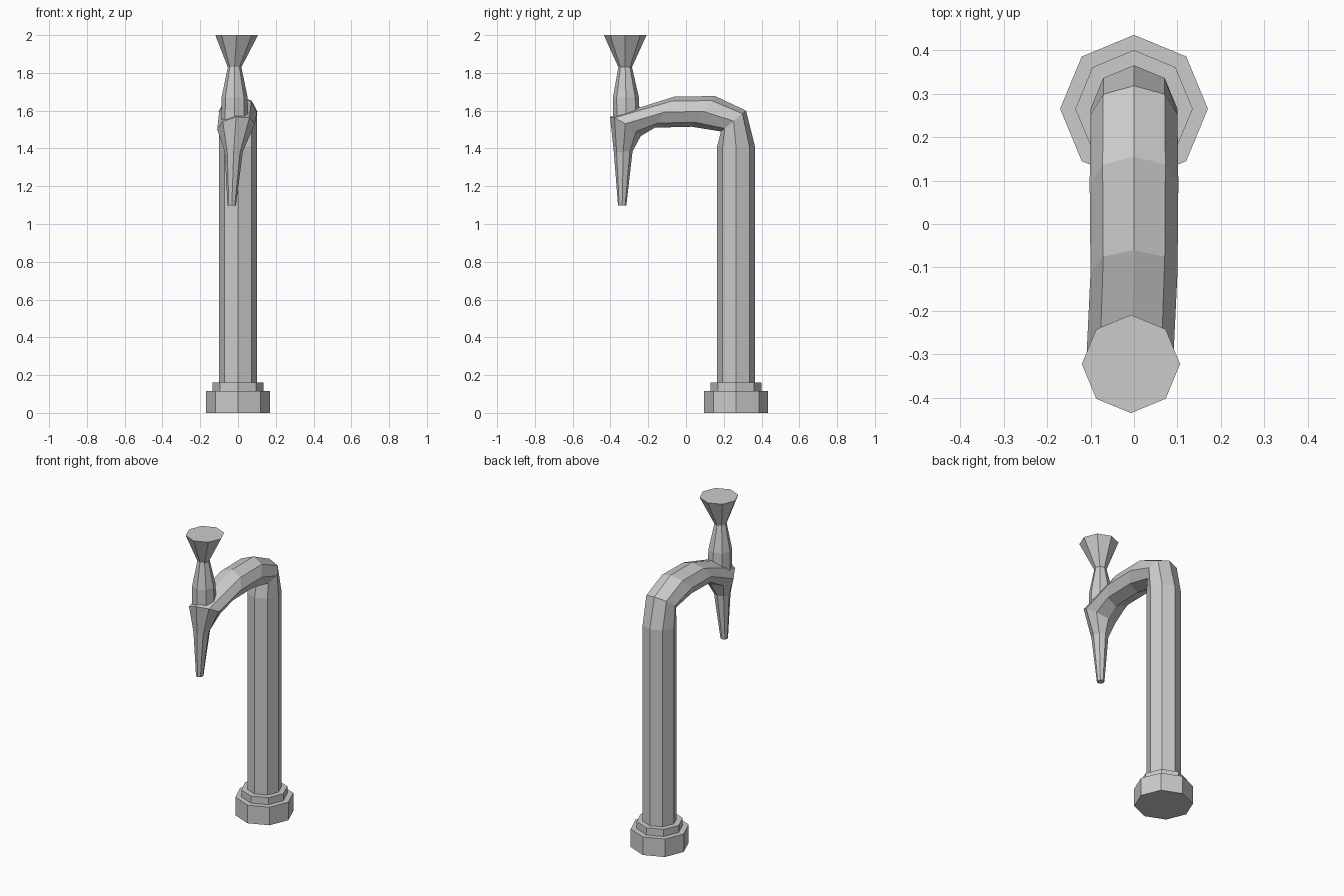
import bpy, bmesh
from math import sin, cos, pi

if "Cube" in bpy.data.objects:
    bpy.data.objects.remove(bpy.data.objects["Cube"])

SIDES = 8


def loft(name, rings):
    """Join a list of eight-point rings into a closed, flat-faced tube."""
    bm = bmesh.new()
    loops = [[bm.verts.new(p) for p in ring] for ring in rings]
    for a, b in zip(loops, loops[1:]):
        for i in range(SIDES):
            j = (i + 1) % SIDES
            bm.faces.new((a[i], a[j], b[j], b[i]))
    bm.faces.new(loops[0])
    bm.faces.new(loops[-1])
    bmesh.ops.recalc_face_normals(bm, faces=bm.faces)
    mesh = bpy.data.meshes.new(name)
    bm.to_mesh(mesh)
    bm.free()
    obj = bpy.data.objects.new(name, mesh)
    bpy.context.collection.objects.link(obj)
    return obj


def tilted_ring(outer, inner, half_width, x=0.0, roll=0.0):
    """Octagon spanning outer and inner (y, z) points of the pipe's side profile."""
    cy, cz = (outer[0] + inner[0]) / 2, (outer[1] + inner[1]) / 2
    dy, dz = outer[0] - cy, outer[1] - cz
    pts = []
    for i in range(SIDES):
        a = 2 * pi * i / SIDES
        s, c = sin(a), cos(a)
        pts.append((x + half_width * s, cy + dy * c, cz + dz * c + roll * s))
    return pts


def flat_ring(x, y, z, r):
    return tilted_ring((y + r, z), (y - r, z), r, x)


# Stepped octagonal base collar
loft("base_collar", [flat_ring(0, 0.265, z, r) for z, r in
                     ((0, 0.17), (0.115, 0.17), (0.115, 0.135), (0.16, 0.135))])

# Upright pipe, curved neck and tapered nozzle
loft("pipe_and_spout", [
    flat_ring(0, 0.265, 0.14, 0.1),
    flat_ring(0, 0.265, 1.41, 0.1),
    tilted_ring((0.318, 1.60), (0.185, 1.49), 0.1),
    tilted_ring((0.155, 1.677), (0.03, 1.515), 0.102),
    tilted_ring((-0.06, 1.675), (-0.165, 1.51), 0.1),
    tilted_ring((-0.402, 1.567), (-0.24, 1.465), 0.1, -0.01, 0.015),
    tilted_ring((-0.382, 1.38), (-0.283, 1.385), 0.048, -0.023),
    tilted_ring((-0.36, 1.097), (-0.316, 1.097), 0.022, -0.033),
])

# Tap handle standing on the spout, flared at the top
loft("tap_handle", [
    flat_ring(-0.018, -0.316, 1.55, 0.071),
    flat_ring(-0.018, -0.318, 1.67, 0.069),
    flat_ring(-0.018, -0.322, 1.83, 0.036),
    flat_ring(-0.007, -0.322, 2.0, 0.113),
])
